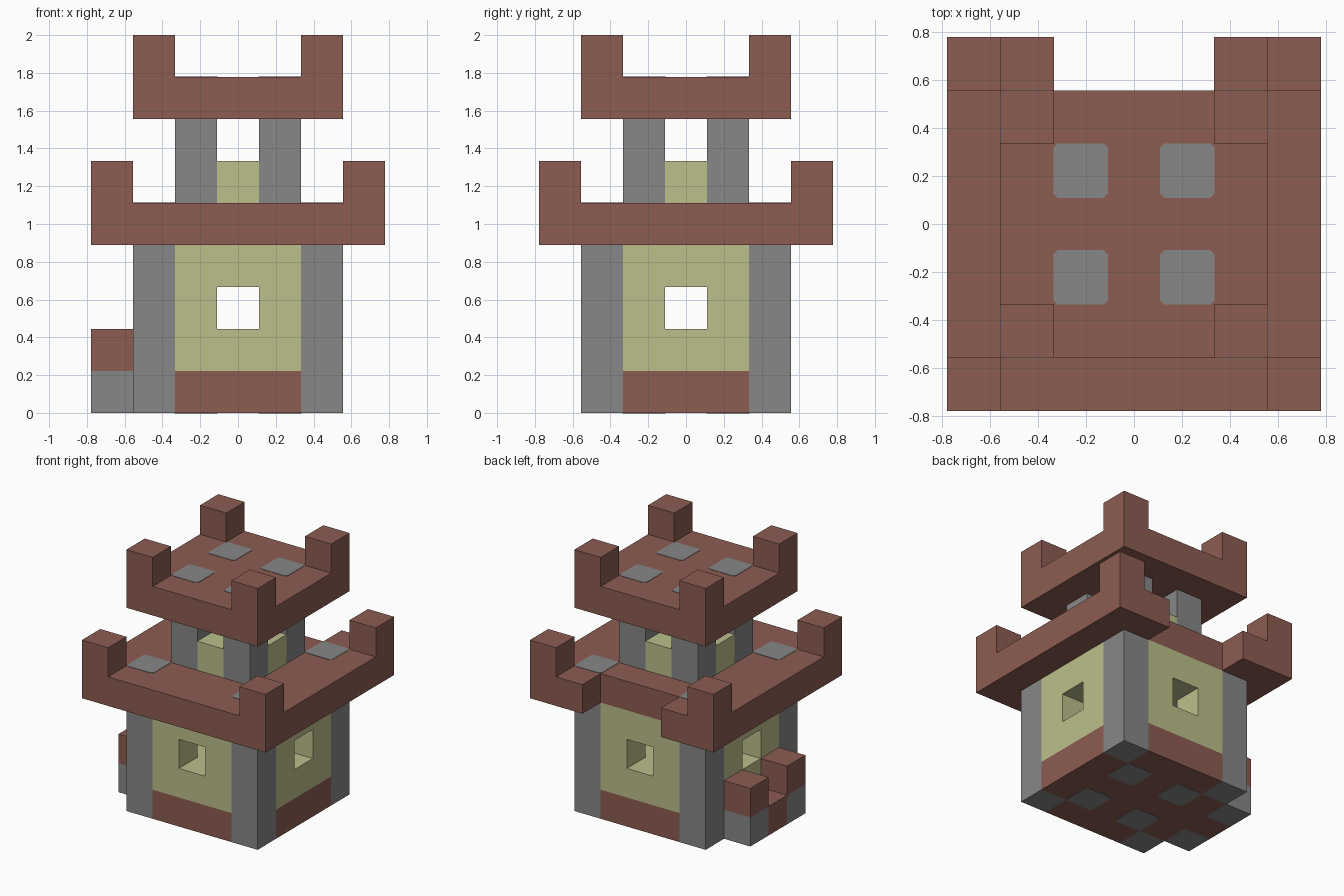
import bpy, bmesh
from mathutils import Vector

U = 2 / 9  # one block

cube = bpy.data.objects.get("Cube")
if cube:
    bpy.data.objects.remove(cube, do_unlink=True)


def material(name, rgb):
    m = bpy.data.materials.new(name)
    m.use_nodes = True
    m.diffuse_color = (*rgb, 1)
    bsdf = m.node_tree.nodes["Principled BSDF"]
    bsdf.inputs["Base Color"].default_value = (*rgb, 1)
    bsdf.inputs["Roughness"].default_value = 0.9
    return m


BRICK = material("red_brown_brick", (0.262, 0.109, 0.084))
STONE = material("grey_stone", (0.242, 0.242, 0.242))
PLASTER = material("pale_yellow_plaster", (0.503, 0.521, 0.254))


def prism(name, outline, z0, z1, mat):
    """Extrude a plan outline, given in blocks, from z0 up to z1."""
    bm = bmesh.new()
    base = bm.faces.new([bm.verts.new(Vector((x, y, z0)) * U) for x, y in outline])
    top = bmesh.ops.extrude_face_region(bm, geom=[base])["geom"]
    verts = [g for g in top if isinstance(g, bmesh.types.BMVert)]
    bmesh.ops.translate(bm, vec=(0, 0, (z1 - z0) * U), verts=verts)
    bmesh.ops.recalc_face_normals(bm, faces=bm.faces)
    mesh = bpy.data.meshes.new(name)
    bm.to_mesh(mesh)
    bm.free()
    mesh.materials.append(mat)
    ob = bpy.data.objects.new(name, mesh)
    bpy.context.collection.objects.link(ob)
    return ob


def square(x, y, r=0.5):
    return [(x - r, y - r), (x + r, y - r), (x + r, y + r), (x - r, y + r)]


def plus(a, b):
    """Square of half width b with its corners cut back to a."""
    return [(-a, -b), (a, -b), (a, -a), (b, -a), (b, a), (a, a),
            (a, b), (-a, b), (-a, a), (-b, a), (-b, -a), (-a, -a)]


def tile(name, x, y, z0, z1):
    """Thin stone inlay with softened corners."""
    r, c = 0.51, 0.43
    pts = [(-c, -r), (c, -r), (r, -c), (r, c), (c, r), (-c, r), (-r, c), (-r, -c)]
    prism(name, [(x + px, y + py) for px, py in pts], z0, z1, STONE)


# Lower tower: footing, plaster walls around a low chamber
prism("footing", plus(1.5, 2.5), 0, 1, BRICK)
prism("lower_wall", plus(1.5, 2.5), 1, 2, PLASTER)
prism("upper_wall", plus(1.5, 2.5), 3, 4, PLASTER)
for s in (-1, 1):
    for t in (-1, 1):
        prism("window_pier", square(s, 2 * t), 2, 3, PLASTER)
        prism("window_pier", square(2 * t, s), 2, 3, PLASTER)

# Balcony with a gap at the back, and the turret parapet
prism("balcony", [(-3.5, -3.5), (3.5, -3.5), (3.5, 3.5), (1.5, 3.5),
                  (1.5, 2.5), (-1.5, 2.5), (-1.5, 3.5), (-3.5, 3.5)], 4, 5, BRICK)
prism("turret_parapet", plus(0.5, 1.5), 5, 6, PLASTER)
prism("roof", square(0, 0, 2.5), 7, 8, BRICK)

# Corner pieces, repeated around the tower
H = 0.012  # inlay height in blocks
for s in (-1, 1):
    for t in (-1, 1):
        prism("tower_pillar", square(2 * s, 2 * t), 0, 4, STONE)
        prism("balcony_merlon", square(3 * s, 3 * t), 5, 6, BRICK)
        prism("turret_pillar", square(s, t), 5, 7, STONE)
        prism("roof_merlon", square(2 * s, 2 * t), 8, 9, BRICK)
        tile("roof_inlay", s, t, 8, 8 + H)
        tile("balcony_inlay", 2 * s, 2 * t, 5, 5 + H)
        tile("floor_inlay", s, t, -H, 0)

# Side bench: two posts with a low seat between them
prism("bench_seat", square(-3, 0), 0, 1, BRICK)
for t in (-1, 1):
    prism("bench_post_base", square(-3, t), 0, 1, STONE)
    prism("bench_post_top", square(-3, t), 1, 2, BRICK)
